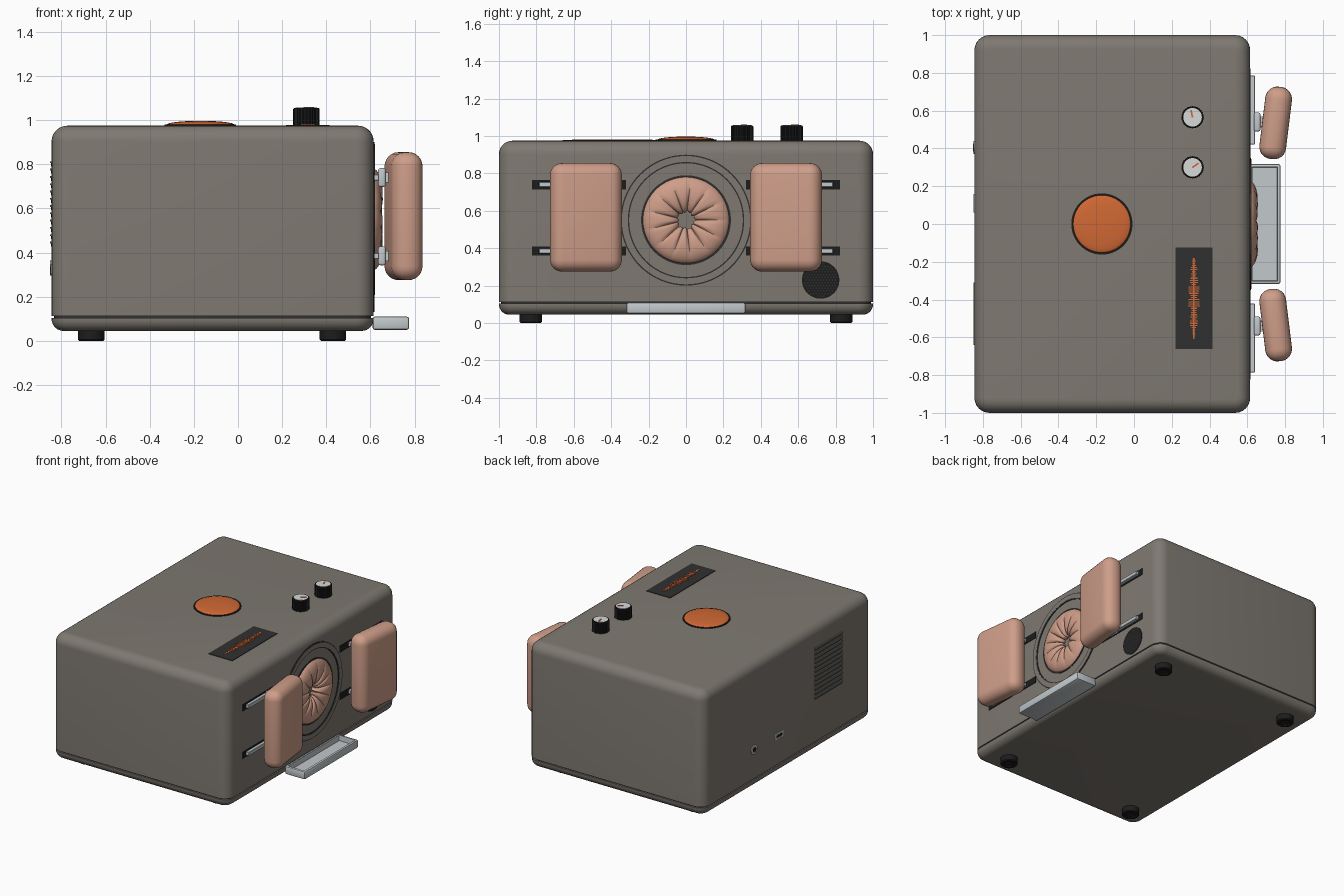
import bpy, bmesh, random
from math import sin, cos, pi, radians
from mathutils import Vector, Matrix

cube = bpy.data.objects.get("Cube")
if cube:
    bpy.data.objects.remove(cube, do_unlink=True)
random.seed(4)
made = []


def material(name, *rgb):
    m = bpy.data.materials.new(name)
    m.use_nodes = True
    m.diffuse_color = (*rgb, 1)
    bsdf = next(n for n in m.node_tree.nodes if n.type == 'BSDF_PRINCIPLED')
    bsdf.inputs["Base Color"].default_value = (*rgb, 1)
    return m


GREY = material("warm_grey", .21, .19, .165)
BLACK = material("black", .012, .012, .012)
CHARCOAL = material("charcoal", .03, .03, .03)
ORANGE = material("orange", .64, .14, .035)
SILVER = material("silver", .54, .58, .6)
PINK = material("dusty_pink", .62, .34, .25)
WHITE = material("pale_grey", .68, .7, .7)


def finish(name, bm, mat, matrix=Matrix()):
    bmesh.ops.recalc_face_normals(bm, faces=bm.faces)
    mesh = bpy.data.meshes.new(name)
    bm.to_mesh(mesh)
    bm.free()
    mesh.materials.append(mat)
    ob = bpy.data.objects.new(name, mesh)
    ob.matrix_world = matrix
    bpy.context.collection.objects.link(ob)
    made.append(ob)
    return ob


def add_box(bm, loc, size):
    m = Matrix.Translation(loc) @ Matrix.Diagonal((*size, 1))
    return bmesh.ops.create_cube(bm, size=1, matrix=m)


def box(name, loc, size, mat, bevel=0, segments=3, turn=0):
    bm = bmesh.new()
    add_box(bm, (0, 0, 0), size)
    if bevel:
        bmesh.ops.bevel(bm, geom=bm.edges[:], offset=bevel, segments=segments,
                        profile=.5, affect='EDGES')
    return finish(name, bm, mat, Matrix.Translation(loc) @ Matrix.Rotation(turn, 4, 'Z'))


def skin(bm, rings, closed=False):
    """Join equal-length rings of points with quads, capping the ends unless closed."""
    loops = [[bm.verts.new(p) for p in ring] for ring in rings]
    n = len(loops[0])
    for a, b in zip(loops, loops[1:] + loops[:1] if closed else loops[1:]):
        for i in range(n):
            j = (i + 1) % n
            bm.faces.new((a[i], a[j], b[j], b[i]))
    if not closed:
        bm.faces.new(loops[0])
        bm.faces.new(loops[-1])


def lathe(name, profile, loc, mat, tilt=0, n=48, flute=0, closed=False):
    """Turn (radius, height) points around local z; tilt swings z toward +x."""
    bm = bmesh.new()
    skin(bm, [[(r * (1 - flute * (i % 2)) * cos(2 * pi * i / n),
                r * (1 - flute * (i % 2)) * sin(2 * pi * i / n), h)
               for i in range(n)] for r, h in profile], closed)
    return finish(name, bm, mat, Matrix.Translation(loc) @ Matrix.Rotation(tilt, 4, 'Y'))


def ring(name, inner, outer, height, loc, mat, tilt=0):
    section = [(inner, -.002), (outer, -.002), (outer, height), (inner, height)]
    return lathe(name, section, loc, mat, tilt, 80, closed=True)


def rounded_slab(name, layers, mat, hx=.73, hy=1, radius=.08, steps=7):
    """Stack rounded rectangles given as (height, inset)."""
    rings = []
    for z, inset in layers:
        r = radius - inset
        pts = []
        for k, (sx, sy) in enumerate([(1, 1), (-1, 1), (-1, -1), (1, -1)]):
            for s in range(steps):
                a = (k + s / (steps - 1)) * pi / 2
                pts.append((-.115 + sx * (hx - radius) + r * cos(a),
                            sy * (hy - radius) + r * sin(a), z))
        rings.append(pts)
    bm = bmesh.new()
    skin(bm, rings)
    return finish(name, bm, mat)


def arc(r, z, direction):
    return [(z + direction * r * sin(a), r * (1 - cos(a)))
            for a in [i * pi / 14 for i in range(8)]]


FACE, TOP, BACK = .615, .975, -.845
EAST = pi / 2

# Housing with a round recess in the working face
shell = rounded_slab("upper_housing", [(.112, 0)] + arc(.072, TOP - .072, 1), GREY)
cutter = lathe("recess_cutter", [(.228, -.12), (.228, .1)], (FACE, 0, .55), GREY, EAST)
cut = shell.modifiers.new("recess", 'BOOLEAN')
cut.object, cut.solver = cutter, 'EXACT'
bpy.context.view_layer.objects.active = shell
bpy.ops.object.modifier_apply(modifier=cut.name)
made.remove(cutter)
bpy.data.objects.remove(cutter, do_unlink=True)
rounded_slab("housing_seam", [(.095, .012), (.12, .012)], CHARCOAL)
rounded_slab("base_tray", arc(.055, .1, -1)[::-1] + [(.104, 0)], GREY)

# Feet
for x in (-.665, .43):
    for y in (-.83, .83):
        lathe("foot", [(.06, .06), (.06, .006), (.054, 0), (.036, 0), (.034, .008)],
              (x, y, 0), BLACK, n=32)

# Pleated cushion ring, with folds growing toward the centre
bm = bmesh.new()
N, M = 156, 24
rings = []
for i in range(N):
    u = 2 * pi * i / N
    fold = (1 - abs(sin(6.5 * u))) ** 2
    ripple = .5 + .5 * sin(5 * u + 1)
    pts = []
    for k in range(M):
        v = 2 * pi * k / M
        w = (.5 - .5 * cos(v)) ** 1.2
        r = .137 + (.099 - .010 * w * fold - .008 * w * ripple) * cos(v)
        x = .6 + (.056 - w * (.022 * fold + .008 * ripple)) * sin(v)
        pts.append((x, r * cos(u), .55 + r * sin(u)))
    rings.append(pts)
skin(bm, rings, closed=True)
finish("pleated_cushion", bm, PINK)

# Concentric trim around the recess
at = (FACE, 0, .55)
ring("trim_ridge", .311, .343, .006, at, GREY, EAST)
for r in (.304, .343):
    ring("trim_groove", r, r + .007, .004, at, CHARCOAL, EAST)
ring("recess_edge", .228, .24, .003, at, CHARCOAL, EAST)

# Side pads on sliding rails
for s in (-1, 1):
    box("side_pad", (.75, s * .535, .565), (.142, .385, .58), PINK, .064, 6, radians(-7 * s))
    for z in (.385, .74):
        box("rail_slot", (FACE, s * .572, z), (.006, .505, .05), BLACK)
        box("slide_rail", (.62, s * .604, z), (.04, .365, .028), SILVER, .003, 1)
        box("rail_carriage", (.652, s * .54, z), (.034, .1, .085), SILVER, .01)
        box("pad_mount", (.68, s * .54, z), (.05, .06, .045), SILVER)

# Drip tray
bm = bmesh.new()
add_box(bm, (.6925, 0, .08), (.165, .635, .06))
bmesh.ops.bevel(bm, geom=bm.edges[:], offset=.01, segments=2, profile=.5, affect='EDGES')
bm.normal_update()
floor = [max(bm.faces, key=lambda f: f.calc_center_median().z + f.calc_area())]
bmesh.ops.inset_region(bm, faces=floor, thickness=.008)
bmesh.ops.inset_region(bm, faces=floor, thickness=.003, depth=-.04)
finish("drip_tray", bm, SILVER)

# Speaker grille
lathe("speaker_disc", [(.1, -.002), (.1, .003)], (FACE, .72, .23), BLACK, EAST)
bm = bmesh.new()
for i in range(-6, 7):
    for j in range(-6, 7):
        y, z = (i + .5 * (j % 2)) * .0155, j * .0145
        if y * y + z * z < .0085:
            m = Matrix.Translation((FACE + .0035, .72 + y, .23 + z)) @ Matrix.Rotation(EAST, 4, 'Y')
            bmesh.ops.create_circle(bm, cap_ends=True, segments=6, radius=.005, matrix=m)
finish("speaker_dots", bm, CHARCOAL)

# Large domed button
button = (-.17, 0, TOP)
ring("button_surround", .15, .162, .005, button, BLACK)
lathe("main_button", [(.152, -.003)] + [(.152 * cos(a), .005 + .017 * sin(a))
      for a in [i * pi / 20 for i in range(10)]], button, ORANGE, n=64)

# Two fluted dials with pointers
for y, angle in ((.3, 35), (.565, 103)):
    lathe("dial", [(.06, -.003), (.06, .075), (.056, .081)], (.31, y, TOP), BLACK, n=56, flute=.05)
    lathe("dial_cap", [(.049, .079), (.049, .083)], (.31, y, TOP), WHITE)
    a = radians(angle)
    box("dial_pointer", (.31 + .018 * cos(a), y + .018 * sin(a), TOP + .083),
        (.04, .009, .005), ORANGE, turn=a)

# Display with a waveform
box("display", (.317, -.393, TOP), (.197, .535, .008), CHARCOAL)
bm = bmesh.new()
add_box(bm, (.317, -.395, TOP + .004), (.009, .43, .004))
for i in range(38):
    t = i / 37
    width = (.018 + .05 * sin(pi * t)) * random.uniform(.35, 1)
    add_box(bm, (.317, -.605 + .42 * t, TOP + .0045), (width, .006, .004))
finish("waveform", bm, ORANGE)

# Rear vents
for i in range(12):
    z = .435 + i * .033
    box("vent_slit", (BACK, -.475, z), (.004, .33, .015), CHARCOAL)
    box("vent_louvre", (BACK - .002, -.475, z + .011), (.008, .33, .008), GREY)

# Rear sockets
socket = (BACK, .405, .33)
lathe("round_socket", [(.034, -.002), (.034, .006)], socket, SILVER, -EAST, 32)
lathe("round_socket_hole", [(.02, 0), (.02, .007)], socket, BLACK, -EAST, 24)
box("flat_socket", (BACK, .11, .325), (.01, .1, .045), SILVER, .004)
box("flat_socket_hole", (BACK - .003, .11, .325), (.006, .07, .02), BLACK)

# Smooth curved surfaces, keeping real edges crisp
bpy.ops.object.select_all(action='DESELECT')
for ob in made:
    ob.select_set(True)
bpy.context.view_layer.objects.active = shell
bpy.ops.object.shade_smooth_by_angle()
